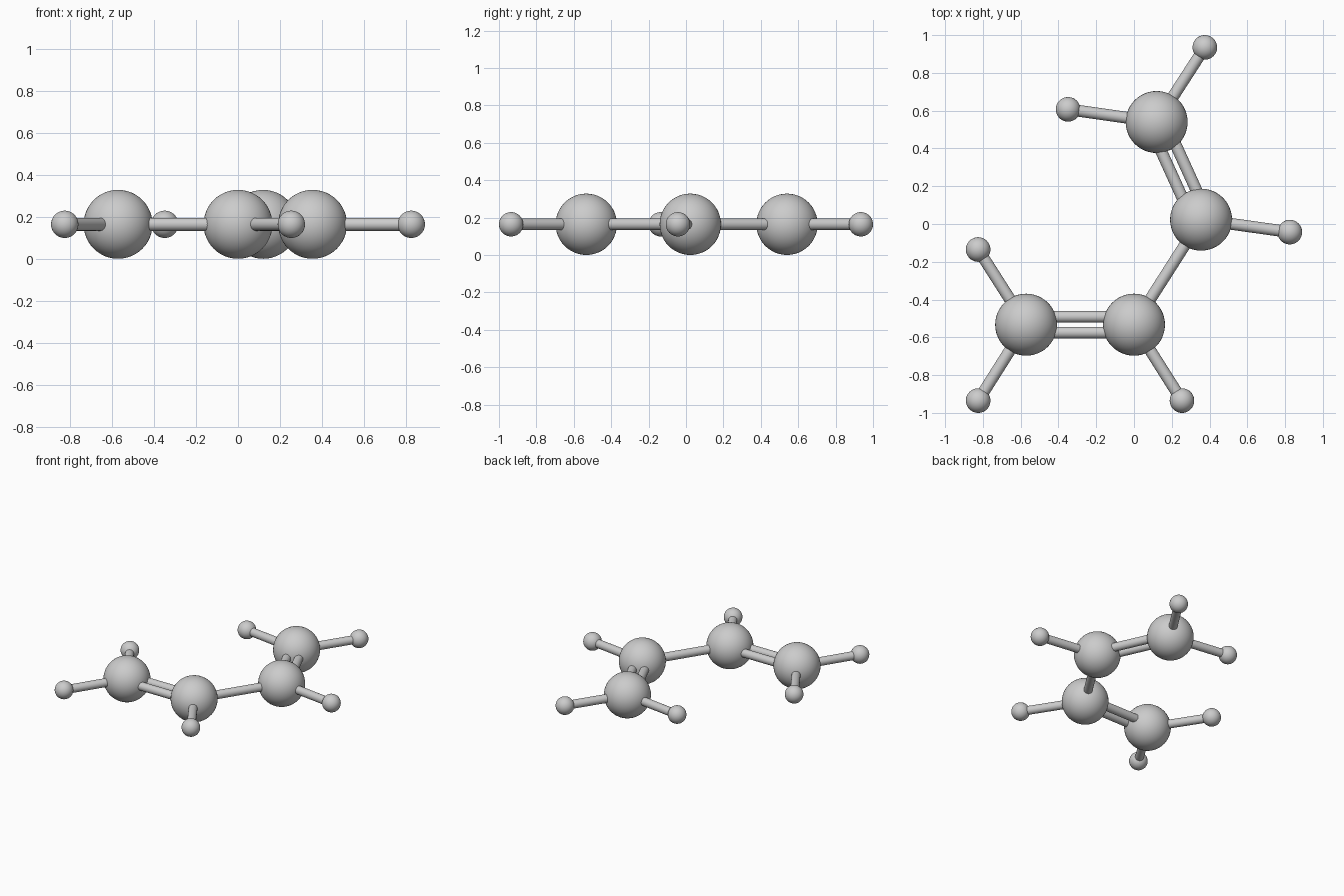
import bpy
from mathutils import Vector

if "Cube" in bpy.data.objects:
    bpy.data.objects.remove(bpy.data.objects["Cube"])

Z = 0.164
BIG_R, SMALL_R, ROD_R, GAP = 0.164, 0.065, 0.031, 0.042

# Planar layout of the chain of large balls and the small end balls
large = [(-0.571, -0.533), (0.0, -0.533), (0.355, 0.023), (0.12, 0.54)]
small = [(0, (-0.825, -0.135)), (0, (-0.825, -0.935)), (1, (0.254, -0.935)),
         (2, (0.825, -0.043)), (3, (0.375, 0.935)), (3, (-0.349, 0.607))]


def at(p):
    return Vector((p[0], p[1], Z))


def finish(name):
    ob = bpy.context.object
    ob.name = name
    bpy.ops.object.shade_smooth_by_angle()


def ball(name, p, r):
    bpy.ops.mesh.primitive_uv_sphere_add(segments=48, ring_count=24, radius=r, location=at(p))
    finish(name)


def rod(name, a, b, offset=0.0):
    a, b = at(a), at(b)
    d = b - a
    side = Vector((-d.y, d.x, 0)).normalized() * offset
    bpy.ops.mesh.primitive_cylinder_add(vertices=32, radius=ROD_R, depth=d.length,
                                        location=(a + b) / 2 + side)
    bpy.context.object.rotation_euler = d.to_track_quat('Z', 'Y').to_euler()
    finish(name)


# Large balls
for i, p in enumerate(large):
    ball(f"carbon_atom_{i + 1}", p, BIG_R)

# Small balls, each with a single rod
for i, (parent, p) in enumerate(small):
    ball(f"hydrogen_atom_{i + 1}", p, SMALL_R)
    rod(f"hydrogen_bond_{i + 1}", large[parent], p)

# Middle single rod and the two pairs of parallel rods
rod("single_bond", large[1], large[2])
for name, i in (("double_bond_front", 0), ("double_bond_back", 2)):
    for label, s in (("left", 1), ("right", -1)):
        rod(f"{name}_{label}", large[i], large[i + 1], s * GAP)
